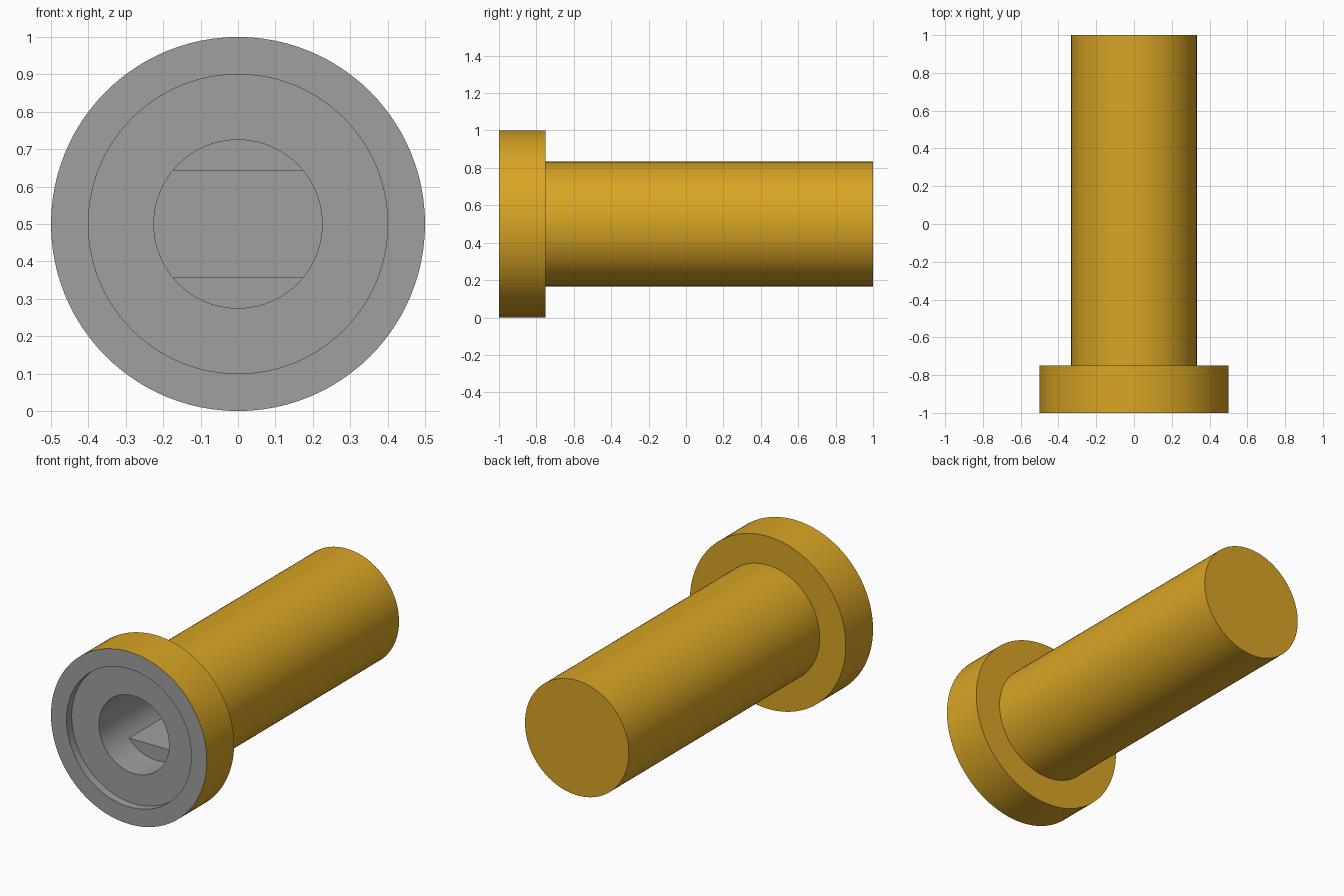
import bpy, bmesh, math

if "Cube" in bpy.data.objects:
    bpy.data.objects.remove(bpy.data.objects["Cube"])

SEGMENTS = 96
CENTRE_Z = 0.5
HEAD_R, SHANK_R = 0.5, 0.333
RECESS_R, BORE_R = 0.4, 0.225
HEAD_BACK, RECESS_FLOOR, BORE_END = -0.75, -0.953, -0.2
FLAT_OFFSET = 0.143


def material(name, colour):
    m = bpy.data.materials.new(name)
    m.diffuse_color = (*colour, 1.0)
    m.use_nodes = True
    m.node_tree.nodes["Principled BSDF"].inputs["Base Color"].default_value = m.diffuse_color
    return m


gold = material("gold", (0.69, 0.376, 0.018))
grey = material("grey", (0.35, 0.35, 0.35))


def finish(bm, name, materials):
    bmesh.ops.recalc_face_normals(bm, faces=bm.faces)
    mesh = bpy.data.meshes.new(name)
    bm.to_mesh(mesh)
    bm.free()
    for m in materials:
        mesh.materials.append(m)
    obj = bpy.data.objects.new(name, mesh)
    bpy.context.collection.objects.link(obj)
    bpy.ops.object.select_all(action='DESELECT')
    obj.select_set(True)
    bpy.context.view_layer.objects.active = obj
    bpy.ops.object.shade_smooth_by_angle(angle=math.radians(30))
    return obj


# Bolt body: (radius, y) profile turned about the y axis, from the back cap
# round the outside, over the front rim and down into the bore
profile = [(0, 1), (SHANK_R, 1), (SHANK_R, HEAD_BACK), (HEAD_R, HEAD_BACK),
           (HEAD_R, -1), (RECESS_R, -1), (RECESS_R, RECESS_FLOOR),
           (BORE_R, RECESS_FLOOR), (BORE_R, BORE_END), (0, BORE_END)]
FIRST_GREY = 4  # profile segment of the front rim

bm = bmesh.new()
rings = []
for r, y in profile:
    count = SEGMENTS if r else 1
    rings.append([bm.verts.new((r * math.cos(math.tau * i / SEGMENTS), y,
                                CENTRE_Z + r * math.sin(math.tau * i / SEGMENTS)))
                  for i in range(count)])
for s, (a, b) in enumerate(zip(rings, rings[1:])):
    if len(a) == 1 or len(b) == 1:
        faces = [bm.faces.new(a if len(a) > 1 else b)]  # flat end disc
    else:
        faces = [bm.faces.new((a[i], a[(i + 1) % SEGMENTS],
                               b[(i + 1) % SEGMENTS], b[i]))
                 for i in range(SEGMENTS)]
    for f in faces:
        f.material_index = int(s >= FIRST_GREY)
for ring in (rings[0], rings[-1]):
    bm.verts.remove(ring[0])
finish(bm, "bolt_body", [gold, grey])


# Flats inside the bore: circular segments sunk slightly into the bore wall
def key_flat(name, side):
    r = BORE_R + 0.015
    half = math.acos(FLAT_OFFSET / r)
    steps = 24
    bm = bmesh.new()
    loop = []
    for i in range(steps + 1):
        a = -half + 2 * half * i / steps
        loop.append(bm.verts.new((r * math.sin(a), HEAD_BACK,
                                  CENTRE_Z + side * r * math.cos(a))))
    front = bm.faces.new(loop)
    out = bmesh.ops.extrude_face_region(bm, geom=[front], use_keep_orig=True)
    moved = [v for v in out["geom"] if isinstance(v, bmesh.types.BMVert)]
    bmesh.ops.translate(bm, verts=moved, vec=(0, BORE_END - HEAD_BACK, 0))
    finish(bm, name, [grey])


key_flat("upper_key_flat", 1)
key_flat("lower_key_flat", -1)
